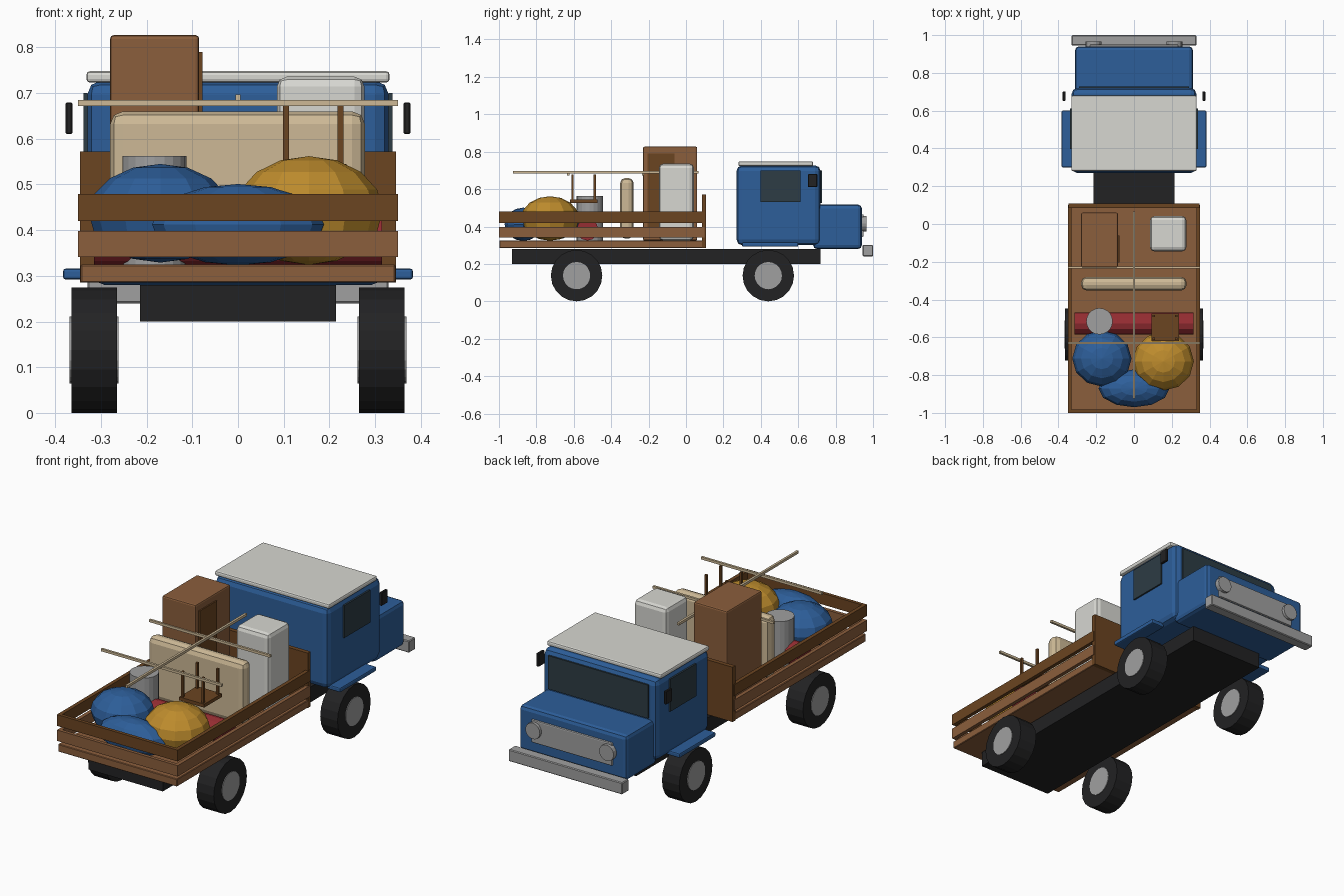
import bpy
import math

if "Cube" in bpy.data.objects:
    bpy.data.objects.remove(bpy.data.objects["Cube"])


def material(name, r, g, b):
    m = bpy.data.materials.new(name)
    m.use_nodes = True
    m.diffuse_color = (r, g, b, 1)
    bsdf = m.node_tree.nodes["Principled BSDF"]
    bsdf.inputs["Base Color"].default_value = (r, g, b, 1)
    bsdf.inputs["Roughness"].default_value = 0.8
    return m


BLUE = material("blue paint", 0.026, 0.112, 0.32)
BLACK = material("black rubber", 0.016, 0.016, 0.017)
BROWN = material("brown wood", 0.258, 0.112, 0.045)
DARK = material("dark wood", 0.147, 0.058, 0.015)
YELLOW = material("yellow cloth", 0.515, 0.262, 0.026)
BEIGE = material("beige cloth", 0.61, 0.485, 0.305)
WHITE = material("off white", 0.68, 0.68, 0.64)
GREY = material("grey metal", 0.35, 0.35, 0.35)
RED = material("red carpet", 0.305, 0.026, 0.032)
GLASS = material("dark glass", 0.026, 0.045, 0.058)


def finish(name, mat):
    o = bpy.context.object
    o.name = name
    o.data.materials.append(mat)
    return o


def box(name, mat, x, y, z, bevel=0.0, segments=2):
    """Box given by its (low, high) extent on each axis."""
    spans = (x, y, z)
    bpy.ops.mesh.primitive_cube_add(size=1, location=[(a + b) / 2 for a, b in spans])
    o = finish(name, mat)
    o.scale = [b - a for a, b in spans]
    bpy.ops.object.transform_apply(location=False, rotation=False, scale=True)
    if bevel:
        mod = o.modifiers.new("rounded edges", "BEVEL")
        mod.width = bevel
        mod.segments = segments
    return o


def cylinder(name, mat, center, radius, depth, axis="Z", sides=20):
    turn = {"X": (0, math.pi / 2, 0), "Y": (math.pi / 2, 0, 0), "Z": (0, 0, 0)}[axis]
    bpy.ops.mesh.primitive_cylinder_add(vertices=sides, radius=radius, depth=depth,
                                        location=center, rotation=turn)
    return finish(name, mat)


def sack(name, mat, center, size):
    bpy.ops.mesh.primitive_uv_sphere_add(segments=12, ring_count=8, radius=1, location=center)
    o = finish(name, mat)
    o.scale = size
    return o


def span(center, width):
    return (center - width / 2, center + width / 2)


SIDES = (("left", 1), ("right", -1))

# Chassis and wheels
box("chassis", BLACK, (-0.215, 0.215), (-0.93, 0.72), (0.2, 0.28))
for side, s in SIDES:
    for end, y in (("rear", -0.585), ("front", 0.44)):
        cylinder(f"{end}_{side}_tire", BLACK, (s * 0.315, y, 0.1375), 0.1375, 0.1, "X")
        cylinder(f"{end}_{side}_hub", GREY, (s * 0.315, y, 0.1375), 0.073, 0.107, "X")

# Cab, hood and roof
box("cab", BLUE, (-0.33, 0.33), (0.27, 0.72), (0.3, 0.727), 0.03)
box("hood", BLUE, (-0.312, 0.312), (0.68, 0.94), (0.28, 0.517), 0.02)
box("roof", WHITE, (-0.332, 0.332), (0.28, 0.68), (0.723, 0.748), 0.008)
box("windshield", GLASS, (-0.29, 0.29), (0.719, 0.728), (0.525, 0.7))
for side, s in SIDES:
    box(f"{side}_window", GLASS, span(s * 0.334, 0.009), (0.398, 0.612), (0.53, 0.7))
    box(f"{side}_mirror", BLACK, span(s * 0.37, 0.015), (0.652, 0.702), (0.61, 0.68), 0.003, 1)
    box(f"{side}_running_board", BLUE, span(s * 0.345, 0.076), (0.3, 0.6), (0.292, 0.316), 0.006)

# Nose
box("grille", GREY, (-0.235, 0.235), (0.93, 0.95), (0.345, 0.465), 0.006)
box("front_bumper", GREY, (-0.33, 0.33), (0.945, 1.0), (0.24, 0.302), 0.004, 1)
for side, s in SIDES:
    cylinder(f"{side}_headlight", GREY, (s * 0.214, 0.95, 0.415), 0.042, 0.03, "Y", 16)

# Cargo bed with slatted walls
box("bed_floor", BROWN, (-0.345, 0.345), (-0.998, 0.1), (0.285, 0.325), 0.003, 1)
for level, mat, z in (("lower", BROWN, (0.341, 0.398)), ("upper", DARK, (0.42, 0.479))):
    for side, s in SIDES:
        box(f"{level}_{side}_plank", mat, span(s * 0.34, 0.02), (-1.0, 0.1), z)
    box(f"{level}_tail_plank", mat, (-0.349, 0.349), (-1.0, -0.982), z)
box("headboard", DARK, (-0.346, 0.346), (0.085, 0.108), (0.285, 0.572))

# Furniture
box("wardrobe", BROWN, (-0.28, -0.085), (-0.23, 0.06), (0.325, 0.827), 0.008)
box("wardrobe_door", DARK, (-0.087, -0.078), (-0.205, -0.062), (0.36, 0.79))
box("refrigerator", WHITE, (0.085, 0.277), (-0.145, 0.042), (0.325, 0.736), 0.022)
box("mattress", BEIGE, (-0.28, 0.278), (-0.352, -0.28), (0.335, 0.66), 0.028)
cylinder("rolled_carpet", RED, (0, -0.527, 0.383), 0.058, 0.63, "X", 12)
cylinder("barrel", GREY, (-0.183, -0.515, 0.4435), 0.07, 0.237)

# Upturned stool
box("stool_seat", DARK, (0.093, 0.238), (-0.62, -0.473), (0.527, 0.545))
for x in (0.105, 0.224):
    for y in (-0.607, -0.487):
        box("stool_leg", DARK, span(x, 0.013), span(y, 0.013), (0.54, 0.678))

# Cloth sacks
sack("large_blue_sack", BLUE, (-0.17, -0.712, 0.437), (0.157, 0.148, 0.108))
sack("small_blue_sack", BLUE, (0, -0.87, 0.412), (0.188, 0.1, 0.089))
sack("yellow_sack", YELLOW, (0.155, -0.727, 0.443), (0.162, 0.155, 0.119))

# Poles laid over the load
for name, y in (("front", -0.23), ("rear", -0.63)):
    box(f"{name}_cross_pole", BEIGE, (-0.35, 0.35), span(y, 0.012), (0.672, 0.685))
box("long_pole", BEIGE, span(0, 0.012), (-0.925, 0.067), (0.684, 0.697))
